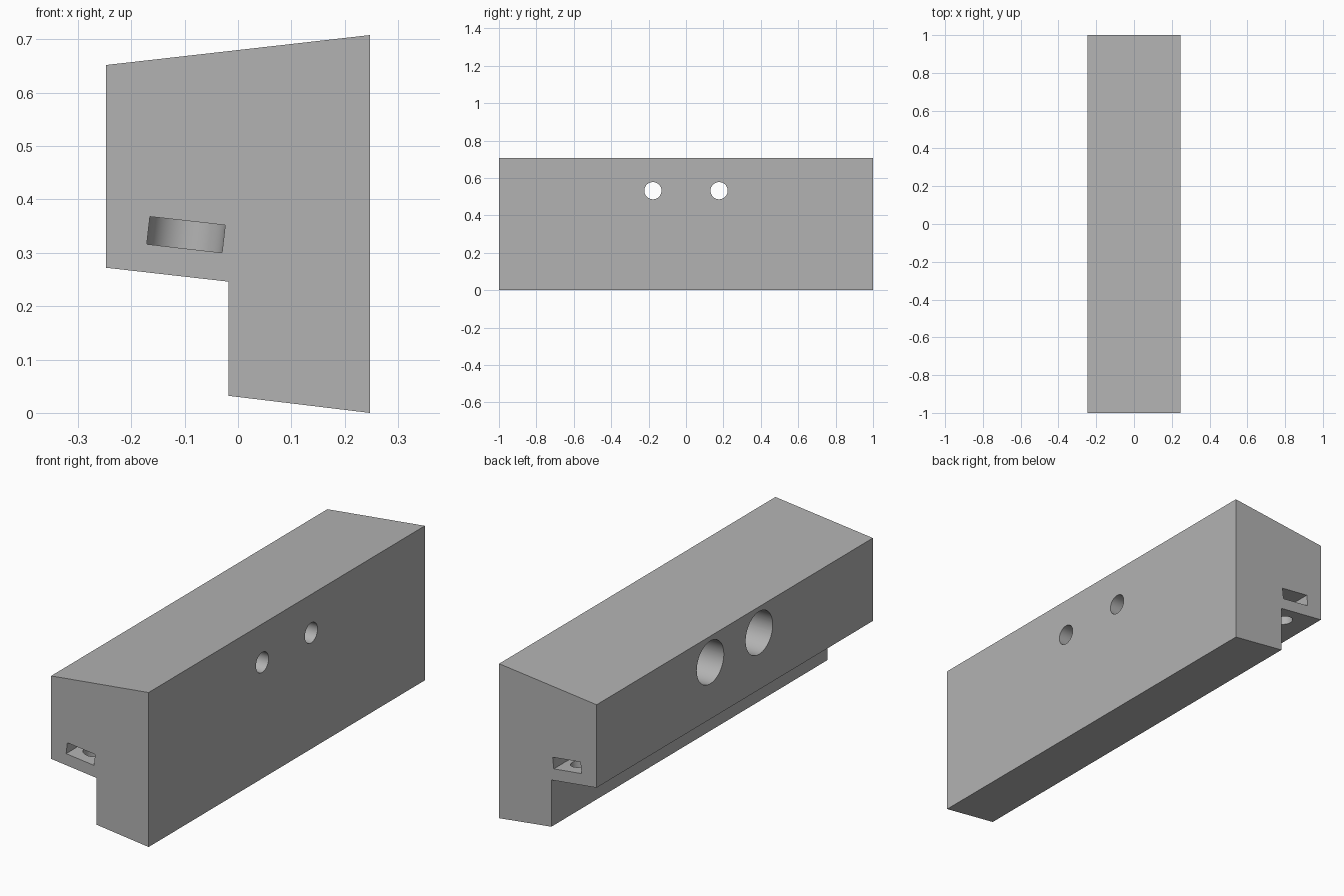
import bpy, bmesh
from math import radians, pi, sin, cos
from mathutils import Matrix, Vector

cube = bpy.data.objects.get("Cube")
if cube:
    bpy.data.objects.remove(cube)

TILT = radians(6.5)       # slope shared by the lower faces and slots
SLOT = (-0.0975, 0.334)   # slot centre in x, z
SLOT_R = 0.071

grey = bpy.data.materials.new("plain grey")
grey.use_nodes = True
colour = (0.45, 0.45, 0.45, 1)
grey.diffuse_color = colour
grey.node_tree.nodes["Principled BSDF"].inputs["Base Color"].default_value = colour


def prism(name, outline, depth, matrix):
    """Extrude a flat outline symmetrically along its local z."""
    bm = bmesh.new()
    face = bm.faces.new([bm.verts.new((x, y, -depth / 2)) for x, y in outline])
    new = bmesh.ops.extrude_face_region(bm, geom=[face])["geom"]
    bmesh.ops.translate(bm, vec=(0, 0, depth),
                        verts=[v for v in new if isinstance(v, bmesh.types.BMVert)])
    bm.transform(matrix)
    bmesh.ops.recalc_face_normals(bm, faces=bm.faces)
    mesh = bpy.data.meshes.new(name)
    bm.to_mesh(mesh)
    bm.free()
    mesh.materials.append(grey)
    obj = bpy.data.objects.new(name, mesh)
    bpy.context.collection.objects.link(obj)
    return obj


def arc(radius, start, end, steps):
    return [(radius * cos(start + (end - start) * i / steps),
             radius * sin(start + (end - start) * i / steps)) for i in range(steps + 1)]


def cut(target, cutter):
    cutter.hide_render = True
    mod = target.modifiers.new("cut", 'BOOLEAN')
    mod.operation, mod.solver, mod.object = 'DIFFERENCE', 'EXACT', cutter
    bpy.ops.object.modifier_apply(modifier=mod.name)
    bpy.data.objects.remove(cutter)


def drill(target, radius, centre, depth, turn):
    circle = arc(radius, 0, 2 * pi, 64)[:-1]
    cut(target, prism("drill", circle, depth, Matrix.Translation(centre) @ turn))


# Long stepped bar with sloping top and lower faces
section = [(-0.247, 0.652), (-0.247, 0.272), (-0.018, 0.246),
           (-0.018, 0.032), (0.247, 0), (0.247, 0.708)]
bar = prism("mounting_bar", section, 2, Matrix.Rotation(pi / 2, 4, 'X'))
bpy.context.view_layer.objects.active = bar
bar.select_set(True)

# Four through holes; the upper pair is counterbored down to the step
across = Matrix.Rotation(pi / 2, 4, 'Y')
for y in (-0.177, 0.177):
    for z in (0.178, 0.532):
        drill(bar, 0.046, (0, y, z), 1, across)
    drill(bar, 0.098, (-0.218, y, 0.532), 0.4, across)

# Round-ended slot at each end, with a screw hole through its floor
lean = Matrix.Rotation(TILT, 4, 'Y')
for side in (-1, 1):
    centre = Vector((SLOT[0], side * 0.91, SLOT[1]))
    outline = [(SLOT_R, 0.2), (-SLOT_R, 0.2)] + arc(SLOT_R, pi, 2 * pi, 32)
    outline = [(x, y * side) for x, y in outline]
    cut(bar, prism("slot", outline, 0.052, Matrix.Translation(centre) @ lean))
    drill(bar, 0.04, centre - lean @ Vector((0, 0, 0.06)), 0.12, lean)

bpy.ops.object.shade_smooth_by_angle(angle=radians(30))
